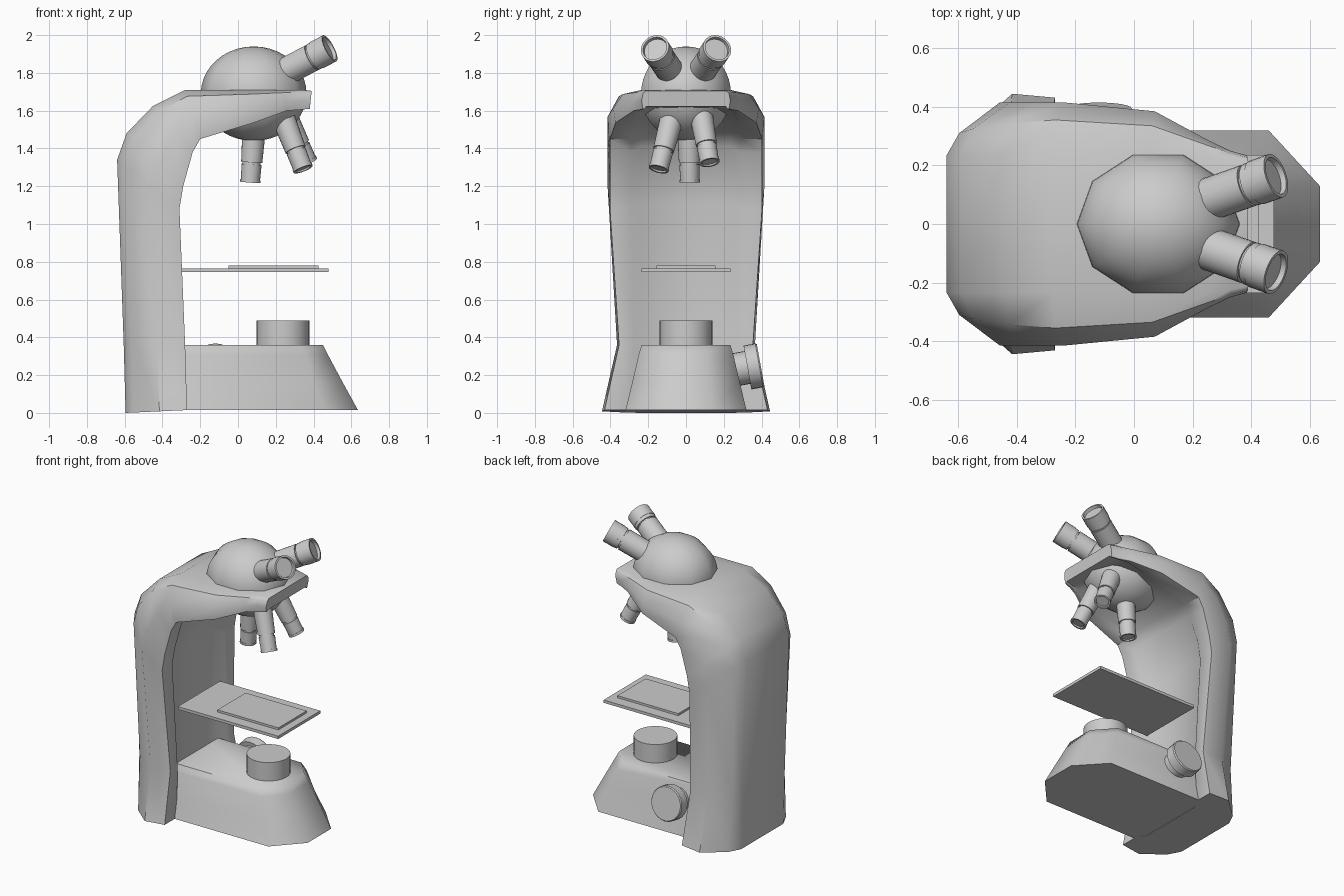
import bpy, bmesh, math
from mathutils import Vector

if "Cube" in bpy.data.objects:
    bpy.data.objects.remove(bpy.data.objects["Cube"])


def finish(name, bm, angle=35):
    bmesh.ops.recalc_face_normals(bm, faces=bm.faces)
    me = bpy.data.meshes.new(name)
    bm.to_mesh(me)
    bm.free()
    ob = bpy.data.objects.new(name, me)
    bpy.context.collection.objects.link(ob)
    bpy.ops.object.select_all(action='DESELECT')
    ob.select_set(True)
    bpy.context.view_layer.objects.active = ob
    bpy.ops.object.shade_smooth_by_angle(angle=math.radians(angle))
    return ob


def loft(name, rings, angle=35):
    bm = bmesh.new()
    vs = [[bm.verts.new(p) for p in r] for r in rings]
    n = len(vs[0])
    for a, b in zip(vs, vs[1:]):
        for i in range(n):
            j = (i + 1) % n
            bm.faces.new((a[i], a[j], b[j], b[i]))
    bm.faces.new(vs[0])
    bm.faces.new(vs[-1])
    return finish(name, bm, angle)


def lathe(name, start, end, profile, seg=24):
    """Rings of (fraction along axis, radius) around the line start-end."""
    a, b = Vector(start), Vector(end)
    q = (b - a).to_track_quat('Z', 'Y')
    rings = []
    for t, r in profile:
        rings.append([a.lerp(b, t) + q @ Vector((r * math.cos(k * math.tau / seg),
                      r * math.sin(k * math.tau / seg), 0)) for k in range(seg)])
    return loft(name, rings)


def box(name, x0, x1, w, z0, z1):
    return loft(name, [[(x0, -w, z), (x1, -w, z), (x1, w, z), (x0, w, z)] for z in (z0, z1)])


# curved arm: (outer x, outer z, inner x, inner z, half width, chamfer spread)
stations = [
    (-.595, .00, -.27, .015, .445, .42), (-.605, .36, -.28, .36, .365, .42),
    (-.64, 1.34, -.31, 1.08, .415, .42), (-.59, 1.48, -.29, 1.20, .415, .5),
    (-.45, 1.625, -.24, 1.38, .415, .6), (-.28, 1.71, -.20, 1.45, .415, .67),
    (.06, 1.71, .08, 1.535, .385, .67), (.25, 1.71, .26, 1.60, .285, .67),
    (.33, 1.71, .33, 1.605, .25, .67), (.39, 1.705, .38, 1.61, .235, .67)]
rings = []
for ox, oz, ix, iz, w, f in stations:
    c = min(.235, .9 * w)
    half = [(0, c), (.13, c + f * (w - c)), (.55, w), (1, .97 * w),
            (1, c + .3 * (w - c)), (.88, c)]
    pts = half + [(t, -y) for t, y in reversed(half)]
    rings.append([(ox + (ix - ox) * t, y, oz + (iz - oz) * t) for t, y in pts])
loft("arm", rings, 40)

# flared base with chamfered toe: (z, toe x, half width, chamfer x, chamfer y)
rings = []
for z, x, w, cx, cy in [(.015, .635, .32, .46, .13), (.16, .555, .285, .40, .125),
                        (.31, .475, .25, .36, .11), (.36, .45, .235, .33, .10)]:
    rings.append([(-.45, -w, z), (cx, -w, z), (x, -cy, z),
                  (x, cy, z), (cx, w, z), (-.45, w, z)])
loft("base", rings, 62)

# lamp, stage and slide
lathe("lamp", (.238, 0, .34), (.238, 0, .49), [(0, .14), (1, .14)], 32)
box("stage", -.305, .478, .235, .745, .765)
box("slide", -.05, .425, .157, .765, .78)

# focus knob on the side of the base
lathe("focus_knob", (-.12, .24, .225), (-.12, .395, .253),
      [(0, .088), (.55, .088), (.55, .118), (.95, .118), (1, .112)])

# ten-sided head dome
bm = bmesh.new()
bmesh.ops.create_uvsphere(bm, u_segments=10, v_segments=20, radius=1)
turn = math.radians(18)
for v in bm.verts:
    x = v.co.x * math.cos(turn) - v.co.y * math.sin(turn)
    y = v.co.x * math.sin(turn) + v.co.y * math.cos(turn)
    v.co = Vector((x * .28 + .083, y * .25, v.co.z * .25 + 1.69))
finish("head_dome", bm, 50)

# pair of eyepieces with grooved collars and recessed lenses
for side, label in ((1, "left"), (-1, "right")):
    lathe("eyepiece_" + label, (.21, side * .068, 1.785), (.485, side * .165, 1.93),
          [(0, .074), (.66, .074), (.66, .066), (.69, .066), (.69, .075), (.76, .075),
           (.76, .078), (1, .078), (1, .066), (.94, .064)])

# three objective lenses
objectives = [((.085, .015, 1.50), (.065, .02, 1.22)),
              ((.24, -.075, 1.56), (.345, -.145, 1.29)),
              ((.25, .08, 1.58), (.37, .125, 1.325))]
for i, (a, b) in enumerate(objectives):
    lathe("objective_%d" % (i + 1), a, b,
          [(0, .062), (.62, .056), (.62, .048), (.66, .048), (.66, .053),
           (.95, .051), (.95, .054), (1, .054), (1, .042), (.97, .04)])
